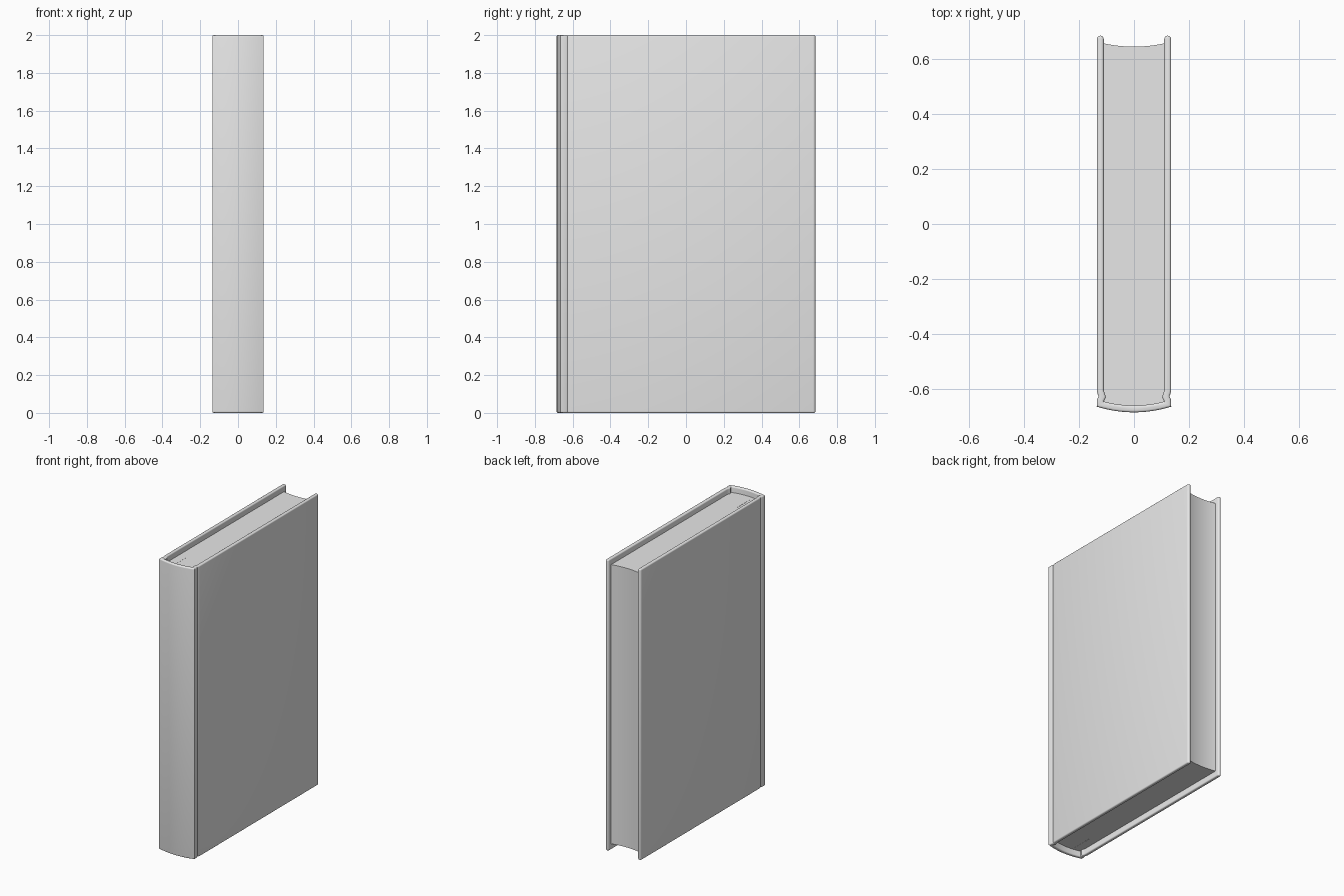
import bpy, bmesh, math
from mathutils import Vector

if "Cube" in bpy.data.objects:
    bpy.data.objects.remove(bpy.data.objects["Cube"])

grey = bpy.data.materials.new("plain_grey")
grey.diffuse_color = (0.8, 0.8, 0.8, 1)
grey.use_nodes = True
grey.node_tree.nodes["Principled BSDF"].inputs["Base Color"].default_value = grey.diffuse_color


def loft(name, rings):
    """Skin a stack of matching closed rings and cap both ends."""
    bm = bmesh.new()
    loops = [[bm.verts.new(p) for p in ring] for ring in rings]
    n = len(loops[0])
    for a, b in zip(loops, loops[1:]):
        for i in range(n):
            j = (i + 1) % n
            bm.faces.new((a[i], a[j], b[j], b[i]))
    bm.faces.new(loops[0][::-1])
    bm.faces.new(loops[-1])
    bmesh.ops.recalc_face_normals(bm, faces=bm.faces[:])
    mesh = bpy.data.meshes.new(name)
    bm.to_mesh(mesh)
    bm.free()
    mesh.materials.append(grey)
    obj = bpy.data.objects.new(name, mesh)
    bpy.context.collection.objects.link(obj)
    bpy.ops.object.select_all(action='DESELECT')
    obj.select_set(True)
    bpy.context.view_layer.objects.active = obj
    bpy.ops.object.shade_smooth_by_angle(angle=math.radians(35))
    return obj


# Cover centreline: board, hinge groove, then rounded spine, mirrored
HALF, HEIGHT = 0.0125, 2.0
side = [(0.1225, 0.6725), (0.1225, -0.606), (0.1195, -0.617),
        (0.1155, -0.628), (0.1215, -0.640)]
spine = []
for k in range(17):
    x = 0.1225 * (1 - k / 8)
    spine.append((x, -0.6725 + 0.0175 * (x / 0.1225) ** 2))
path = [Vector(p) for p in side + spine + [(-x, y) for x, y in reversed(side)]]


def offset(h):
    """Outline of the centreline thickened by h, with round fore-edge tips."""
    outer, inner = [], []
    for i, p in enumerate(path):
        d0 = (p - path[i - 1]).normalized() if i else None
        d1 = (path[i + 1] - p).normalized() if i < len(path) - 1 else d0
        d0 = d0 or d1
        t = (d0 + d1).normalized()
        n = Vector((-t.y, t.x)) * h / max(t.dot(d1), 0.6)
        outer.append(p + n)
        inner.append(p - n)

    def tip(c, flip):
        arc = [math.pi * k / 8 for k in range(1, 8)]
        return [c + Vector((flip * h * math.cos(a), h * math.sin(a))) for a in arc]

    return outer + tip(path[-1], -1)[::1] + inner[::-1] + tip(path[0], -1)


# Cover: thickened wrap with rounded top and bottom rims
R = 0.008
rim = [(R * (1 - math.cos(a)), HALF - R + R * math.sin(a))
       for a in (math.pi / 2 * k / 4 for k in range(5))]
levels = rim + [(HEIGHT - z, h) for z, h in reversed(rim)]
cover = loft("cover", [[(p.x, p.y, z) for p in offset(h)] for z, h in levels])

# Page block: rounded at the spine, hollow at the fore edge
W = 0.1105
steps = [W * (k / 8 - 1) for k in range(17)]
outline = [(x, -0.667 + 0.016 * (x / W) ** 2) for x in steps]
outline += [(x, 0.645 + 0.012 * (x / W) ** 2) for x in reversed(steps)]
pages = loft("page_block", [[(x, y, z) for x, y in outline] for z in (0.04, 1.96)])

# Thin parted leaf showing as a short line on the page tops
leaf = [(-0.0515, -0.63), (-0.0505, -0.63), (-0.0505, -0.485), (-0.0515, -0.485)]
loft("parted_leaf", [[(x, y, z) for x, y in leaf] for z in (0.039, 1.961)])
